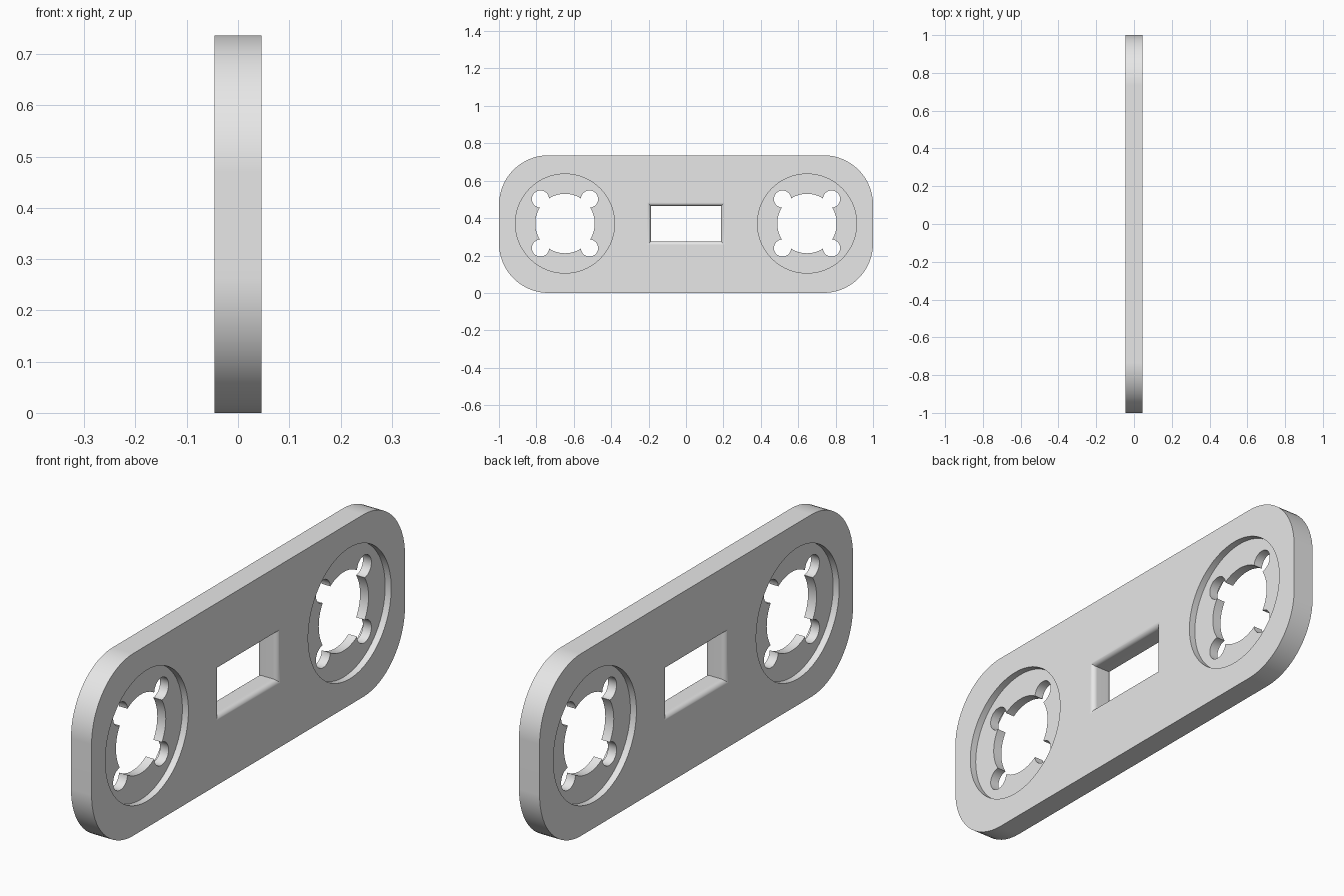
import bpy, bmesh
from math import pi, sin, cos, radians

if "Cube" in bpy.data.objects:
    bpy.data.objects.remove(bpy.data.objects["Cube"], do_unlink=True)

HALF_T = 0.046      # half thickness of the plate
HALF_H = 0.368      # half height, also the centre height
CORNER = 0.265      # outer corner radius
WEB = 0.019         # half thickness left inside the recesses
RING_Y = 0.647      # centre of each round opening

grey = bpy.data.materials.new("plain_grey")
grey.use_nodes = True
grey.diffuse_color = (0.8, 0.8, 0.8, 1)
grey.node_tree.nodes["Principled BSDF"].inputs["Base Color"].default_value = (0.8, 0.8, 0.8, 1)


def loft(name, rings):
    """Closed solid through rings of matching points."""
    bm = bmesh.new()
    loops = [[bm.verts.new(p) for p in ring] for ring in rings]
    n = len(loops[0])
    for a, b in zip(loops, loops[1:]):
        for i in range(n):
            j = (i + 1) % n
            bm.faces.new((a[i], a[j], b[j], b[i]))
    bm.faces.new(loops[0][::-1])
    bm.faces.new(loops[-1])
    bmesh.ops.recalc_face_normals(bm, faces=bm.faces)
    mesh = bpy.data.meshes.new(name)
    bm.to_mesh(mesh)
    bm.free()
    obj = bpy.data.objects.new(name, mesh)
    bpy.context.collection.objects.link(obj)
    return obj


def drill(radius, y, z, x=0.0, depth=0.3, sides=64):
    """Round cutter lying along x."""
    bpy.ops.mesh.primitive_cylinder_add(vertices=sides, radius=radius, depth=depth,
                                        location=(x, y, z), rotation=(0, pi / 2, 0))
    return bpy.context.object


def cut(body, cutter):
    cutter.hide_render = True
    mod = body.modifiers.new("cut", 'BOOLEAN')
    mod.operation = 'DIFFERENCE'
    mod.solver = 'EXACT'
    mod.object = cutter
    bpy.context.view_layer.objects.active = body
    bpy.ops.object.modifier_apply(modifier=mod.name)
    bpy.data.objects.remove(cutter, do_unlink=True)


# Rounded plate
steps = 16
outline = []
for quarter, (sy, sz) in enumerate([(1, 1), (-1, 1), (-1, -1), (1, -1)]):
    for i in range(steps + 1):
        a = (quarter + i / steps) * pi / 2
        outline.append((sy * (1 - CORNER) + CORNER * cos(a),
                        HALF_H + sz * (HALF_H - CORNER) + CORNER * sin(a)))
plate = loft("rounded_plate", [[(x, y, z) for y, z in outline] for x in (-HALF_T, HALF_T)])
plate.data.materials.append(grey)

# Central window with rounded rims on both faces
fillet = 0.02
profile = []
for i in range(7):
    a = i / 6 * pi / 2
    profile.append((HALF_T - fillet + fillet * sin(a), fillet * (1 - cos(a))))
profile.append((HALF_T + 0.03, fillet))
sections = [(-x, g) for x, g in reversed(profile)] + profile
corners = [(1, 1), (-1, 1), (-1, -1), (1, -1)]
window = loft("window_cutter",
              [[(x, sy * (0.187 + g), HALF_H + 0.002 + sz * (0.094 + g)) for sy, sz in corners]
               for x, g in sections])
cut(plate, window)

# Round openings: recess on each face, centre hole and four notches
for side in (-1, 1):
    y = side * RING_Y
    for face in (-1, 1):
        cut(plate, drill(0.265, y, HALF_H + 0.003, x=face * (WEB + 0.1), depth=0.2, sides=96))
    cut(plate, drill(0.159, y, HALF_H + 0.003))
    for sy, sz in corners:
        cut(plate, drill(0.046, y + sy * 0.131, HALF_H + 0.003 + sz * 0.131, sides=32))

# Smooth curved walls, crisp rims, flat faces
bpy.ops.object.select_all(action='DESELECT')
plate.select_set(True)
bpy.context.view_layer.objects.active = plate
bpy.ops.object.shade_smooth_by_angle(angle=radians(30))
weighted = plate.modifiers.new("flat_face_normals", 'WEIGHTED_NORMAL')
weighted.keep_sharp = True
